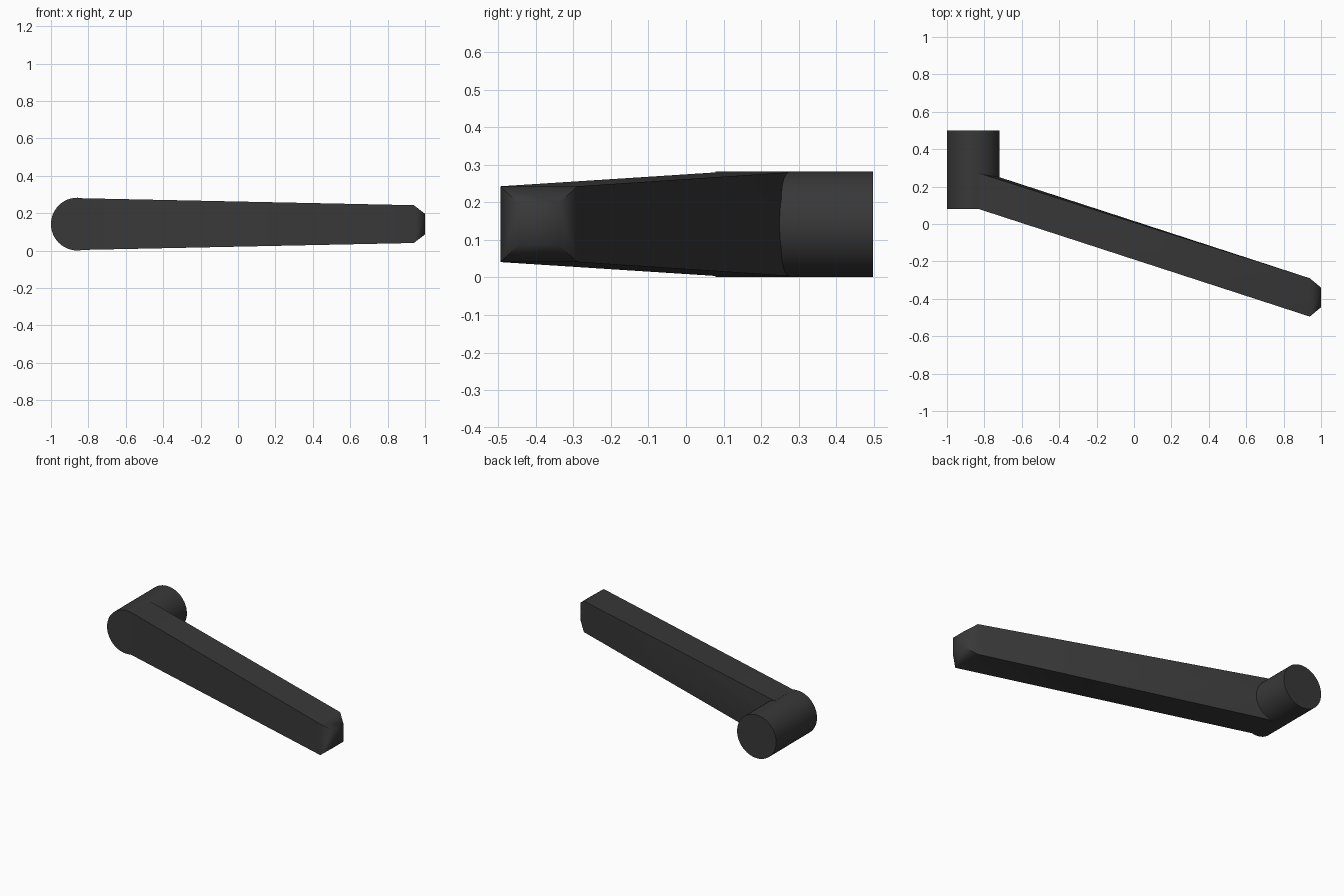
import bpy, bmesh, math

if "Cube" in bpy.data.objects:
    bpy.data.objects.remove(bpy.data.objects["Cube"])

dark = bpy.data.materials.new("dark_metal")
dark.diffuse_color = (0.04, 0.04, 0.04, 1)
dark.use_nodes = True
dark.node_tree.nodes["Principled BSDF"].inputs["Base Color"].default_value = dark.diffuse_color


def finish(obj, name, angle):
    obj.name = name
    obj.data.materials.append(dark)
    bpy.ops.object.select_all(action='DESELECT')
    obj.select_set(True)
    bpy.context.view_layer.objects.active = obj
    bpy.ops.object.shade_smooth_by_angle(angle=math.radians(angle))


R = 0.141        # hub radius
CX, CZ = -0.859, 0.142

# Round hub, axis front to back
bpy.ops.mesh.primitive_cylinder_add(vertices=48, radius=R, depth=0.42,
                                    location=(CX, 0.289, CZ),
                                    rotation=(math.pi / 2, 0, 0))
finish(bpy.context.object, "hub", 40)

# Tapered lever: (x, y, half height) pairs, mirrored above and below the axis
outline = [
    (-0.83, 0.08, 0.138), (-0.83, 0.272, 0.138),   # root, inside the hub
    (-0.735, 0.254, 0.07), (-0.719, 0.25, 0.0),    # slight bulge of rear face
    (0.94, -0.495, 0.101), (0.94, -0.29, 0.101),   # end of the bar
    (1.0, -0.445, 0.055), (1.0, -0.34, 0.055),     # bevelled tip
]
bm = bmesh.new()
for x, y, h in outline:
    for s in ((1, -1) if h else (1,)):
        bm.verts.new((x, y, CZ + s * h))
bmesh.ops.convex_hull(bm, input=bm.verts)
bmesh.ops.recalc_face_normals(bm, faces=bm.faces)
mesh = bpy.data.meshes.new("lever")
bm.to_mesh(mesh)
bm.free()
lever = bpy.data.objects.new("lever", mesh)
bpy.context.collection.objects.link(lever)
finish(lever, "lever", 60)
